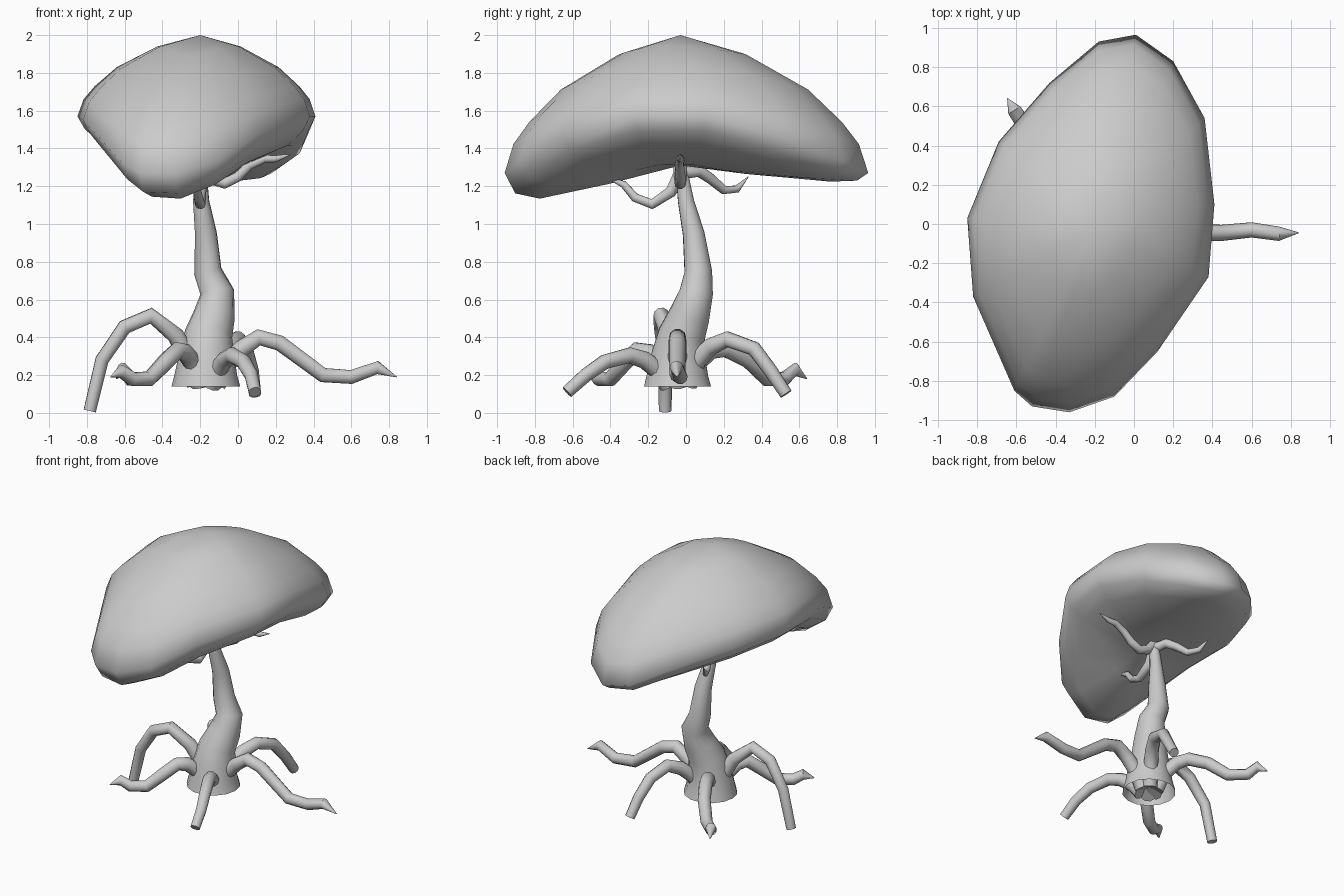
import bpy, bmesh, math
from mathutils import Vector

if "Cube" in bpy.data.objects:
    bpy.data.objects.remove(bpy.data.objects["Cube"])


def smooth(ob, degrees):
    bpy.ops.object.select_all(action='DESELECT')
    ob.select_set(True)
    bpy.context.view_layer.objects.active = ob
    bpy.ops.object.shade_smooth_by_angle(angle=math.radians(degrees))


def tube(name, pts, radii, caps=True, res=3):
    """Tapered tube through pts, converted to a smooth mesh."""
    cu = bpy.data.curves.new(name, 'CURVE')
    cu.dimensions = '3D'
    cu.bevel_depth = 1.0
    cu.bevel_resolution = res
    cu.use_fill_caps = caps
    sp = cu.splines.new('POLY')
    sp.points.add(len(pts) - 1)
    for p, co, r in zip(sp.points, pts, radii):
        p.co = (*co, 1)
        p.radius = r
    tmp = bpy.data.objects.new(name + "_path", cu)
    bpy.context.collection.objects.link(tmp)
    dg = bpy.context.evaluated_depsgraph_get()
    me = bpy.data.meshes.new_from_object(tmp.evaluated_get(dg))
    bpy.data.objects.remove(tmp)
    ob = bpy.data.objects.new(name, me)
    bpy.context.collection.objects.link(ob)
    smooth(ob, 50)


# trunk: flared open base, winding up to the fork
trunk = [(-.17, -.045, .14, .182), (-.17, -.045, .2, .166), (-.165, -.04, .3, .148),
         (-.155, -.02, .42, .126), (-.125, .02, .52, .11), (-.11, .055, .64, .09),
         (-.16, .065, .75, .074), (-.17, .04, .95, .058), (-.195, 0, 1.12, .043),
         (-.2, -.03, 1.32, .03)]
tube("trunk", [p[:3] for p in trunk], [p[3] for p in trunk], caps=False, res=5)

# roots: alternately pointed and cut off, all starting inside the trunk base
roots = {
    "root_right": (True, [(-.06, -.045, .26), (.02, -.045, .34), (.11, -.045, .4), (.22, -.045, .37),
                          (.45, -.045, .2), (.6, -.03, .19), (.74, -.05, .24), (.84, -.045, .19)]),
    "root_back_right": (False, [(-.1, .06, .28), (-.05, .13, .35), (.0, .22, .39), (.04, .36, .34),
                                (.075, .45, .22), (.09, .53, .1)]),
    "root_back_left": (True, [(-.22, .05, .26), (-.27, .13, .33), (-.31, .21, .34), (-.38, .33, .28),
                              (-.47, .43, .18), (-.57, .52, .18), (-.61, .58, .23), (-.645, .64, .18)]),
    "root_left": (False, [(-.27, -.06, .3), (-.33, -.09, .41), (-.46, -.13, .515), (-.6, -.13, .455),
                          (-.72, -.11, .28), (-.785, -.11, .01)]),
    "root_front_left": (True, [(-.23, -.13, .25), (-.28, -.2, .32), (-.32, -.26, .33), (-.39, -.33, .26),
                               (-.47, -.4, .18), (-.56, -.46, .18), (-.62, -.49, .22), (-.675, -.54, .19)]),
    "root_front_right": (False, [(-.11, -.14, .22), (-.07, -.22, .28), (-.03, -.3, .305),
                                 (.03, -.43, .27), (.07, -.53, .2), (.09, -.63, .11)]),
}
base = Vector((-.17, -.045, 0))
for name, (pointed, pts) in roots.items():
    d = Vector(pts[0]) - base
    path = [(base.x + d.x * .5, base.y + d.y * .5, .15)] + pts
    n = len(path) - 1
    radii = [.053 - .019 * i / n for i in range(n + 1)]
    if pointed:
        radii[-1] = .002
    tube(name, path, radii)

# branches under the canopy
branches = {
    "branch_front": [(-.2, -.03, 1.27), (-.2, -.08, 1.17), (-.2, -.18, 1.105), (-.21, -.27, 1.14),
                     (-.22, -.33, 1.21), (-.22, -.43, 1.25)],
    "branch_right": [(-.2, -.03, 1.3), (-.14, -.03, 1.24), (-.07, -.03, 1.215), (0, -.03, 1.25),
                     (.06, -.035, 1.31), (.14, -.03, 1.345), (.2, -.03, 1.345), (.28, -.03, 1.37)],
    "branch_back": [(-.2, -.03, 1.27), (-.23, .07, 1.28), (-.27, .13, 1.24), (-.31, .2, 1.18),
                    (-.35, .27, 1.185), (-.38, .33, 1.25)],
}
for name, path in branches.items():
    n = len(path) - 1
    tube(name, path, [.036 - .02 * i / n for i in range(n)] + [.002])

# canopy: rim points as x, y, height, depth of the lip below
rim = [(.01, .965, 1.27, .06), (.2, .83, 1.33, .08), (.36, .54, 1.45, .08), (.41, .1, 1.57, .06),
       (.38, -.27, 1.57, .06), (.12, -.65, 1.48, .09), (-.1, -.88, 1.34, .12), (-.33, -.96, 1.27, .15),
       (-.52, -.93, 1.27, .14), (-.61, -.85, 1.32, .11), (-.82, -.37, 1.55, .06), (-.85, .03, 1.57, .05),
       (-.69, .42, 1.52, .06), (-.43, .72, 1.42, .07), (-.18, .93, 1.3, .07)]
cx, cy, top, under = -.2, -.03, 2.0, 1.31
rings = []
bm = bmesh.new()
for s, f in [(.35, .86), (.68, .605), (.86, .37), (.95, .21), (1, 0)]:
    rings.append([bm.verts.new((cx + (x - cx) * s, cy + (y - cy) * s, z + (top - z) * f))
                  for x, y, z, d in rim])
for s, g in [(.94, .75), (.8, 1), (.4, .6)]:
    rings.append([bm.verts.new((cx + (x - cx) * s, cy + (y - cy) * s,
                                under + s * s * (z - under) - d * g)) for x, y, z, d in rim])
n = len(rim)
ends = (bm.verts.new((cx, cy, top)), bm.verts.new((cx, cy, under)))
for i in range(n):
    j = (i + 1) % n
    for a, b in zip(rings, rings[1:]):
        bm.faces.new((a[i], a[j], b[j], b[i]))
    bm.faces.new((ends[0], rings[0][j], rings[0][i]))
    bm.faces.new((ends[1], rings[-1][i], rings[-1][j]))
bmesh.ops.recalc_face_normals(bm, faces=bm.faces)
me = bpy.data.meshes.new("canopy")
bm.to_mesh(me)
bm.free()
canopy = bpy.data.objects.new("canopy", me)
bpy.context.collection.objects.link(canopy)
smooth(canopy, 80)
